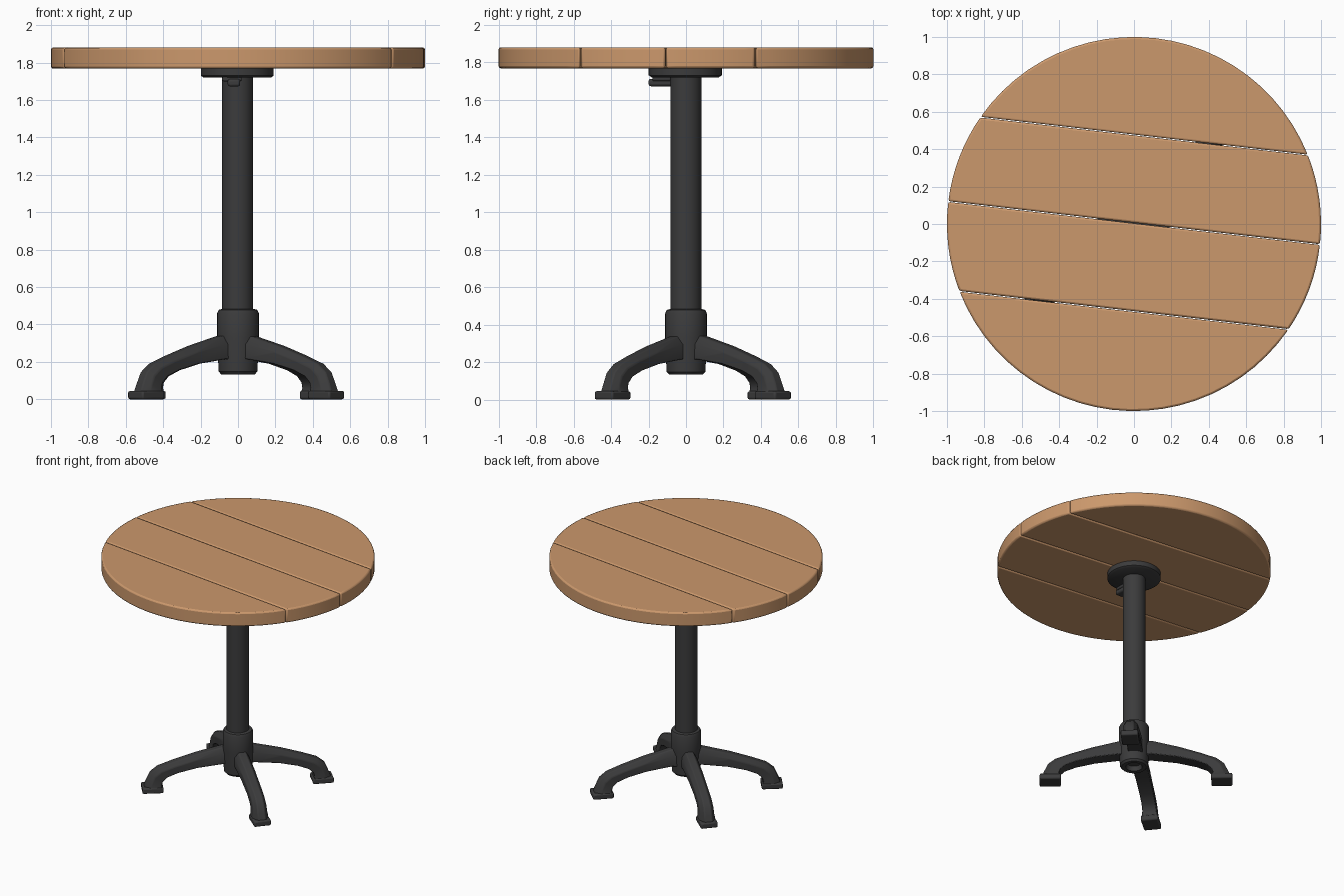
import bpy, bmesh, math
from mathutils import Matrix

if "Cube" in bpy.data.objects:
    bpy.data.objects.remove(bpy.data.objects["Cube"])


def material(name, rgb):
    m = bpy.data.materials.new(name)
    m.diffuse_color = (*rgb, 1)
    m.use_nodes = True
    m.node_tree.nodes["Principled BSDF"].inputs["Base Color"].default_value = m.diffuse_color
    return m


WOOD = material("warm wood", (0.60, 0.315, 0.15))
METAL = material("dark metal", (0.044, 0.044, 0.045))


def finish(name, bm, mat, bevel=0.0, segments=2, matrix=None):
    bmesh.ops.recalc_face_normals(bm, faces=bm.faces)
    me = bpy.data.meshes.new(name)
    bm.to_mesh(me)
    bm.free()
    if matrix:
        me.transform(matrix)
    me.materials.append(mat)
    ob = bpy.data.objects.new(name, me)
    bpy.context.collection.objects.link(ob)
    if bevel:
        b = ob.modifiers.new("bevel", 'BEVEL')
        b.width, b.segments = bevel, segments
        b.limit_method, b.angle_limit = 'ANGLE', math.radians(35)
    bpy.ops.object.select_all(action='DESELECT')
    ob.select_set(True)
    bpy.context.view_layer.objects.active = ob
    bpy.ops.object.shade_smooth_by_angle(angle=math.radians(35))
    return ob


def prism(name, pts, z0, z1, mat, bevel, matrix=None, segments=2):
    bm = bmesh.new()
    lo = [bm.verts.new((x, y, z0)) for x, y in pts]
    hi = [bm.verts.new((x, y, z1)) for x, y in pts]
    bm.faces.new(lo)
    bm.faces.new(hi)
    n = len(pts)
    for i in range(n):
        j = (i + 1) % n
        bm.faces.new((lo[i], lo[j], hi[j], hi[i]))
    return finish(name, bm, mat, bevel, segments, matrix)


def loft(name, rings, mat, bevel=0.0, matrix=None):
    bm = bmesh.new()
    vs = [[bm.verts.new(p) for p in ring] for ring in rings]
    n = len(vs[0])
    for a, b in zip(vs, vs[1:]):
        for i in range(n):
            j = (i + 1) % n
            bm.faces.new((a[i], a[j], b[j], b[i]))
    bm.faces.new(vs[0])
    bm.faces.new(vs[-1])
    return finish(name, bm, mat, bevel, 2, matrix)


def lathe(name, profile, mat, sides=40, cx=0.0, cy=0.0):
    rings = [[(cx + r * math.cos(2 * math.pi * k / sides),
               cy + r * math.sin(2 * math.pi * k / sides), z) for k in range(sides)]
             for r, z in profile]
    return loft(name, rings, mat)


# Round top: four planks cut from one disc, turned a little
GAP = 0.002
cuts = [-1.0, -0.465, 0.005, 0.473, 1.0]
turn = Matrix.Rotation(math.radians(-6.6), 4, 'Z')
for i in range(4):
    a0 = math.asin(cuts[i] + (GAP if i > 0 else 0))
    a1 = math.asin(cuts[i + 1] - (GAP if i < 3 else 0))
    steps = max(8, round((a1 - a0) / math.radians(5)))
    arc = [a0 + (a1 - a0) * k / steps for k in range(steps + 1)]
    right = [(math.cos(a), math.sin(a)) for a in arc]
    left = [(-x, y) for x, y in reversed(right)]
    if i == 0:          # outer planks share their pole point
        left = left[:-1]
    if i == 3:
        left = left[1:]
    prism(f"top_plank_{i + 1}", right + left, 1.768, 1.88, WOOD, 0.011, turn)

# Mounting plate, pole and collar
lathe("mounting_plate", [(0.18, 1.72), (0.195, 1.73), (0.195, 1.772)], METAL, cx=-0.004, cy=-0.004)
lathe("pole", [(0.083, 0.44), (0.083, 1.74)], METAL, cx=-0.002, cy=-0.001)
lathe("collar", [(0.05, 0.17), (0.06, 0.135), (0.09, 0.133), (0.103, 0.148), (0.106, 0.2),
                 (0.111, 0.33), (0.111, 0.46), (0.103, 0.478), (0.08, 0.484)], METAL)

# Tilt catch under the plate
prism("catch_block", [(-0.085, -0.18), (0.02, -0.18), (0.02, -0.08), (-0.085, -0.08)],
      1.70, 1.725, METAL, 0.008)
prism("catch_lever", [(-0.055, -0.2), (0.012, -0.2), (0.012, -0.07), (-0.055, -0.07)],
      1.672, 1.712, METAL, 0.012)

# Four curved legs, each ending in a flat foot
# stations: top (r, z), bottom (r, z), half width
STATIONS = [
    (0.05, 0.345, 0.05, 0.205, 0.052),
    (0.12, 0.338, 0.11, 0.215, 0.054),
    (0.32, 0.285, 0.30, 0.190, 0.053),
    (0.48, 0.232, 0.44, 0.155, 0.052),
    (0.59, 0.190, 0.52, 0.122, 0.052),
    (0.645, 0.145, 0.555, 0.088, 0.053),
    (0.672, 0.085, 0.563, 0.060, 0.055),
    (0.692, 0.035, 0.558, 0.035, 0.060),
]
for i, ang in enumerate((-40, 46, 139, 220)):
    m = Matrix.Translation((-0.01, 0.012, 0)) @ Matrix.Rotation(math.radians(ang), 4, 'Z')
    rings = []
    for rt, zt, rb, zb, w in STATIONS:
        rs, zs = rt + (rb - rt) * 0.35, zt + (zb - zt) * 0.35
        rings.append([(rb, -w, zb), (rb, w, zb), (rs, w, zs),
                      (rt, w * 0.5, zt), (rt, -w * 0.5, zt), (rs, -w, zs)])
    loft(f"leg_{i + 1}", rings, METAL, 0.006, m)
    prism(f"foot_{i + 1}", [(0.55, -0.064), (0.705, -0.064), (0.705, 0.064), (0.55, 0.064)],
          0.0, 0.045, METAL, 0.01, m)
